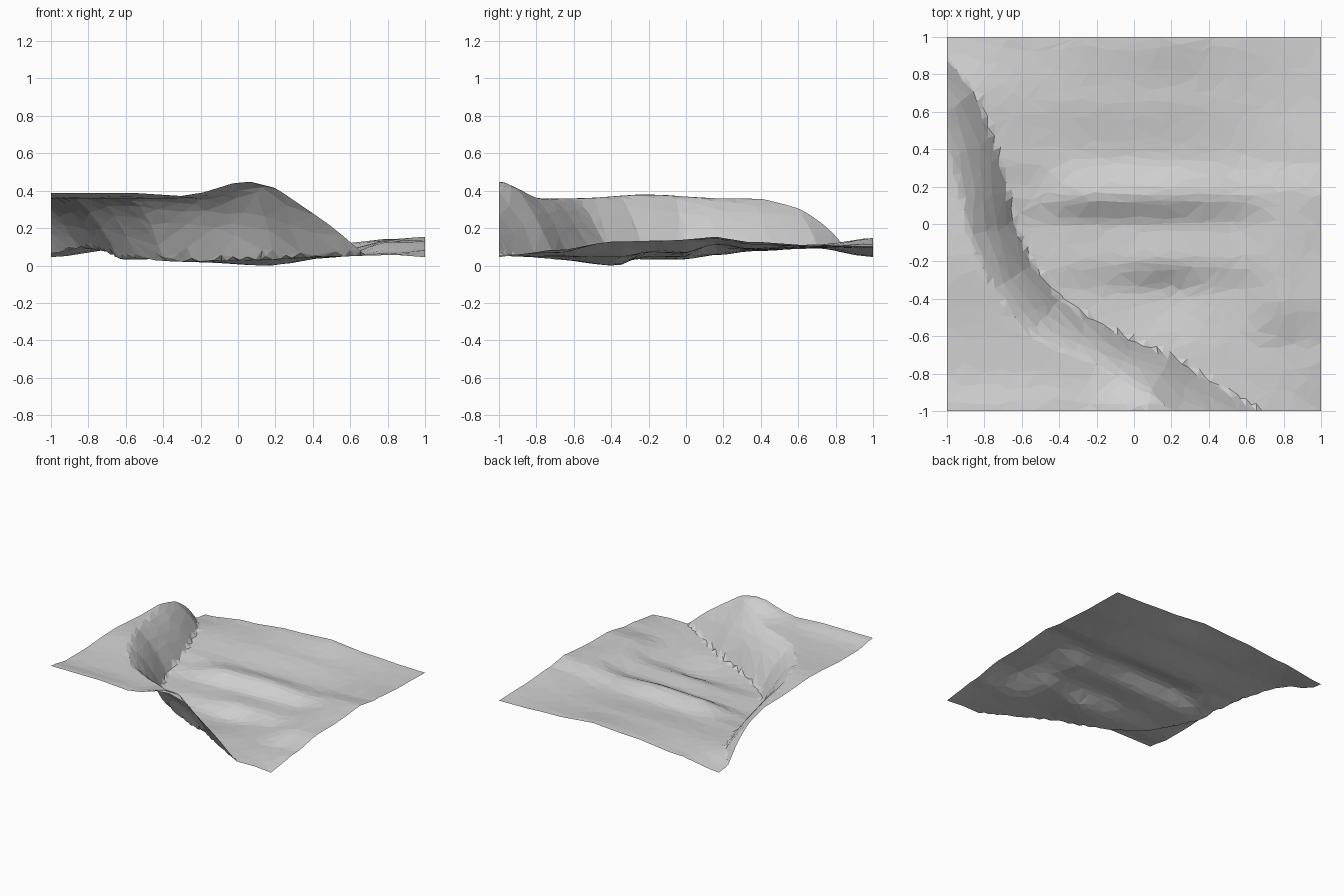
import bpy, bmesh, math, random
from mathutils import Vector

if "Cube" in bpy.data.objects:
    bpy.data.objects.remove(bpy.data.objects["Cube"])

random.seed(4)

# Valley floor heights on a coarse control grid (columns along x, rows along y)
GX = [-1, -.6, -.2, .15, .5, .82, 1]
GY = [-1, -.7, -.38, -.18, -.02, .16, .36, .7, 1]
FLOOR = [[.05, .05, .04, .04, .05, .06, .05],
         [.05, .04, .035, .035, .05, .07, .085],
         [.05, .035, .02, .003, .045, .13, .13],
         [.04, .035, .05, .075, .075, .135, .13],
         [.04, .035, .05, .065, .07, .14, .14],
         [.05, .06, .125, .135, .115, .145, .155],
         [.08, .08, .083, .085, .09, .115, .128],
         [.09, .10, .115, .115, .105, .105, .11],
         [.05, .095, .13, .148, .12, .107, .105]]

# Foot of the steep bank, from the back left to the front right
FOOT = [Vector(p) for p in [(-1.1, .98), (-1, .88), (-.85, .7), (-.75, .45), (-.68, .2),
                            (-.64, 0), (-.54, -.22), (-.40, -.4), (-.22, -.51), (0, -.63),
                            (.2, -.70), (.33, -.79), (.47, -.88), (.68, -1), (.8, -1.1)]]


def locate(vals, v):
    i = max(k for k in range(len(vals) - 1) if vals[k] <= v or k == 0)
    t = (v - vals[i]) / (vals[i + 1] - vals[i])
    return i, t * t * (3 - 2 * t)


def floor_height(x, y):
    i, s = locate(GX, x)
    j, t = locate(GY, y)
    a = FLOOR[j][i] * (1 - s) + FLOOR[j][i + 1] * s
    b = FLOOR[j + 1][i] * (1 - s) + FLOOR[j + 1][i + 1] * s
    return a * (1 - t) + b * t


def bank_depth(x, y):
    """Distance behind the foot line, 0 on the valley side."""
    p, best, behind = Vector((x, y)), 9, False
    for a, b in zip(FOOT, FOOT[1:]):
        d = b - a
        t = min(1, max(0, (p - a).dot(d) / d.dot(d)))
        best = min(best, (p - a - d * t).length)
        if a.x <= x < b.x:
            behind = y < a.y + d.y * (x - a.x) / d.x
    return best if behind else 0


def plateau_height(x, y):
    crest = .06 * math.exp(-((x - .04) / .18) ** 2 - ((y + 1) / .16) ** 2)
    rim = .03 * math.exp(-((y + 1) / .12) ** 2) * (1 - .5 * math.exp(-((x + .3) / .15) ** 2))
    swell = .022 * math.exp(-((y + .2) / .25) ** 2)
    return .36 + crest + rim + swell


def height(x, y):
    base = floor_height(x, y)
    # the bank is steepest around the middle of its run
    width = .25 - .07 * math.exp(-((x + .02) / .3) ** 2 - ((y + .65) / .25) ** 2)
    t = min(1, bank_depth(x, y) / width)
    return base + (plateau_height(x, y) - base) * t * (1.5 - .5 * t)


# Terrain sheet: lightly jittered grid raised by the height rule
N = 64
bm = bmesh.new()
bmesh.ops.create_grid(bm, x_segments=N, y_segments=N, size=1)
for v in bm.verts:
    edge_x, edge_y = abs(v.co.x) > .999, abs(v.co.y) > .999
    if not edge_x:
        v.co.x += random.uniform(-.2, .2) * 2 / N
    if not edge_y:
        v.co.y += random.uniform(-.2, .2) * 2 / N
    v.co.z = height(v.co.x, v.co.y)
    if not (edge_x or edge_y):
        v.co.z += random.uniform(-.001, .001)
low = min(v.co.z for v in bm.verts)
for v in bm.verts:
    v.co.z -= low
bmesh.ops.triangulate(bm, faces=bm.faces[:])
mesh = bpy.data.meshes.new("terrain")
bm.to_mesh(mesh)
bm.free()
terrain = bpy.data.objects.new("terrain", mesh)
bpy.context.collection.objects.link(terrain)

# Irregular low-poly facets
dec = terrain.modifiers.new("facets", 'DECIMATE')
dec.ratio = .14

stone = bpy.data.materials.new("light grey")
stone.diffuse_color = (.64, .64, .64, 1)
stone.use_nodes = True
stone.node_tree.nodes["Principled BSDF"].inputs["Base Color"].default_value = stone.diffuse_color
mesh.materials.append(stone)
